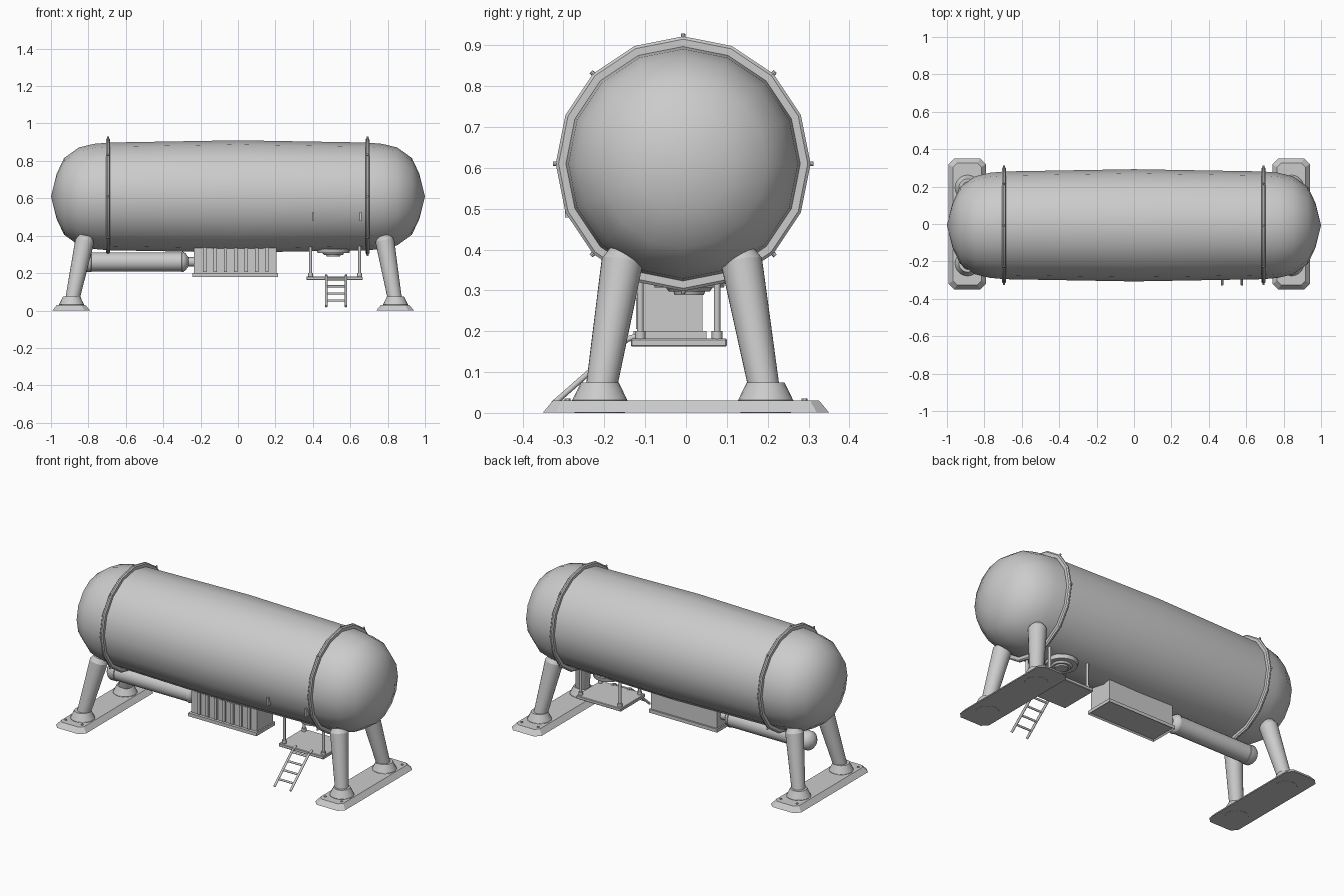
import bpy, bmesh, math
from mathutils import Vector, Matrix

if "Cube" in bpy.data.objects:
    bpy.data.objects.remove(bpy.data.objects["Cube"], do_unlink=True)

metal = bpy.data.materials.new("light_grey_metal")
metal.use_nodes = True
grey = (0.6, 0.6, 0.6, 1)
metal.diffuse_color = grey
metal.node_tree.nodes["Principled BSDF"].inputs["Base Color"].default_value = grey

AXIS_Y, AXIS_Z = -0.007, 0.61


def finish(name, bm, smooth=True):
    mesh = bpy.data.meshes.new(name)
    bmesh.ops.recalc_face_normals(bm, faces=bm.faces)
    bm.to_mesh(mesh)
    bm.free()
    mesh.materials.append(metal)
    obj = bpy.data.objects.new(name, mesh)
    bpy.context.collection.objects.link(obj)
    if smooth:
        bpy.ops.object.select_all(action="DESELECT")
        obj.select_set(True)
        bpy.context.view_layer.objects.active = obj
        bpy.ops.object.shade_smooth_by_angle(angle=math.radians(40))
    return obj


def add_box(bm, x, y, z):
    """Box from (min, max) pairs on each axis."""
    lo, hi = Vector((x[0], y[0], z[0])), Vector((x[1], y[1], z[1]))
    m = Matrix.Translation((lo + hi) / 2) @ Matrix.Diagonal((*(hi - lo), 1))
    return bmesh.ops.create_cube(bm, size=1, matrix=m)["verts"]


def add_rod(bm, a, b, r1, r2=None, sides=12):
    """Round bar or cone from point a to point b."""
    a, b = Vector(a), Vector(b)
    d = b - a
    m = Matrix.Translation((a + b) / 2) @ d.to_track_quat("Z", "Y").to_matrix().to_4x4()
    bmesh.ops.create_cone(bm, cap_ends=True, segments=sides, radius1=r1,
                          radius2=r1 if r2 is None else r2, depth=d.length, matrix=m)


def lathe_x(name, profile, y, z, sides, closed=False):
    """Spin (x, radius) points about a line parallel to x."""
    bm = bmesh.new()
    verts = [bm.verts.new((px, y, z + r)) for px, r in profile]
    pairs = list(zip(verts, verts[1:] + verts[:1]))
    edges = [bm.edges.new(p) for p in (pairs if closed else pairs[:-1])]
    bmesh.ops.spin(bm, geom=verts + edges, cent=(0, y, z), axis=(1, 0, 0),
                   angle=math.tau, steps=sides)
    bmesh.ops.remove_doubles(bm, verts=bm.verts, dist=0.0005)
    return finish(name, bm)


# Main tank with domed ends
dome = [(1.0, 0), (0.97, 0.12), (0.93, 0.205), (0.85, 0.262), (0.77, 0.281), (0.69, 0.288)]
lathe_x("tank", dome + [(0, 0.3)] + [(-x, r) for x, r in reversed(dome)], AXIS_Y, AXIS_Z, 16)

# Clamp bands with small studs
for side, bx in (("right", -0.695), ("left", 0.692)):
    ring = [(bx - 0.01, 0.28), (bx - 0.01, 0.305), (bx - 0.004, 0.312),
            (bx + 0.004, 0.312), (bx + 0.01, 0.305), (bx + 0.01, 0.28)]
    lathe_x(side + "_band", ring, AXIS_Y, AXIS_Z, 16, closed=True)
    bm = bmesh.new()
    for i in range(8):
        a = math.tau * i / 8
        out = Vector((0, math.sin(a), math.cos(a)))
        base = Vector((bx, AXIS_Y, AXIS_Z))
        add_rod(bm, base + out * 0.3, base + out * 0.319, 0.007, 0.005, 8)
    finish(side + "_band_studs", bm)

# Legs, collars and foot plates
for side, foot_x, top_x in (("right", -0.89, -0.82), ("left", 0.842, 0.785)):
    cx = foot_x - 0.002
    bm = bmesh.new()
    bottom = []
    for z, hx, hy, cut in ((0.001, 0.1, 0.35, 0.03), (0.03, 0.076, 0.326, 0.022)):
        outline = [(hx - cut, hy), (hx, hy - cut), (hx, cut - hy), (hx - cut, -hy),
                   (cut - hx, -hy), (-hx, cut - hy), (-hx, hy - cut), (cut - hx, hy)]
        bottom.append([bm.verts.new((cx + x, y, z)) for x, y in outline])
    low, high = bottom
    bm.faces.new(low)
    bm.faces.new(high)
    for i in range(8):
        j = (i + 1) % 8
        bm.faces.new((low[i], low[j], high[j], high[i]))
    finish(side + "_foot_plate", bm, smooth=False)

    bolts = bmesh.new()
    for sx in (-1, 1):
        for sy in (-1, 1):
            p = Vector((cx + sx * 0.055, sy * 0.29, 0.025))
            add_rod(bolts, p, p + Vector((0, 0, 0.01)), 0.007, sides=6)
    finish(side + "_plate_bolts", bolts)

    for end, s in (("front", -1), ("back", 1)):
        foot = Vector((foot_x, -0.008 + s * 0.203, 0.04))
        top = Vector((top_x, -0.01 + s * 0.146, 0.37))
        bm = bmesh.new()
        add_rod(bm, foot, top, 0.037, 0.051, 20)
        add_rod(bm, top, top + (top - foot) * 0.08, 0.051, 0.036, 20)
        finish(f"{side}_{end}_leg", bm)
        bm = bmesh.new()
        add_rod(bm, (foot.x, foot.y, 0), (foot.x, foot.y, 0.032), 0.062, 0.068, 20)
        add_rod(bm, (foot.x, foot.y, 0.03), (foot.x, foot.y, 0.075), 0.068, 0.046, 20)
        finish(f"{side}_{end}_collar", bm)

# Pressure pipe with rounded ends
cap = [(0.0, 0), (0.006, 0.025), (0.02, 0.045), (0.035, 0.055)]
pipe = [(-0.855 + d, r) for d, r in cap] + [(-0.785, 0.055), (-0.783, 0.051),
        (-0.302, 0.051), (-0.3, 0.055)] + [(-0.26 - d, r) for d, r in reversed(cap)]
lathe_x("pipe", pipe, -0.015, 0.26, 20)
bm = bmesh.new()
add_rod(bm, (-0.28, -0.015, 0.26), (-0.2, -0.015, 0.26), 0.025)
finish("pipe_coupling", bm)

# Ribbed equipment box with a lipped, recessed underside
bm = bmesh.new()
add_box(bm, (-0.235, 0.205), (-0.11, 0.04), (0.19, 0.355))
for i in range(7):
    x = -0.178 + i * 0.0555
    add_box(bm, (x - 0.009, x + 0.009), (-0.122, -0.1), (0.205, 0.35))
finish("equipment_box", bm, smooth=False)
bm = bmesh.new()
add_box(bm, (-0.243, 0.213), (-0.128, 0.05), (0.18, 0.2))
bm.normal_update()
under = [f for f in bm.faces if f.normal.z < -0.9]
bmesh.ops.inset_region(bm, faces=under, thickness=0.012, depth=-0.008)
finish("box_lip", bm, smooth=False)

# Boarding platform and its hangers
bm = bmesh.new()
add_box(bm, (0.365, 0.665), (-0.135, 0.1), (0.162, 0.182))
bmesh.ops.bevel(bm, geom=bm.edges[:], offset=0.003, segments=1, affect="EDGES")
finish("platform", bm, smooth=False)
bm = bmesh.new()
for x in (0.388, 0.65):
    for y in (-0.112, 0.076):
        add_rod(bm, (x, y, 0.17), (x, y, 0.37), 0.008)
        add_rod(bm, (x, y, 0.18), (x, y, 0.2), 0.013)
finish("platform_hangers", bm)

# Ladder leaning out from the platform
bm = bmesh.new()
top, foot = Vector((0, -0.145, 0.18)), Vector((0, -0.325, 0.022))
left, right = Vector((0.577, 0, 0)), Vector((0.471, 0, 0))
for rail in (left, right):
    add_rod(bm, rail + top, rail + foot, 0.007)
    add_rod(bm, rail + top, rail + Vector((0, -0.12, 0.188)), 0.007)
for i in range(4):
    p = top.lerp(foot, 0.08 + i * 0.24)
    add_rod(bm, left + p, right + p, 0.006)
finish("ladder", bm)

# Belly hatch above the platform
bm = bmesh.new()
for z0, z1, r1, r2 in ((0.307, 0.33, 0.085, 0.09), (0.297, 0.31, 0.05, 0.06),
                       (0.289, 0.3, 0.036, 0.04)):
    add_rod(bm, (0.51, 0.008, z0), (0.51, 0.008, z1), r1, r2, 20)
finish("belly_hatch", bm)

# Grab handles on the tank side
bm = bmesh.new()
for x in (0.402, 0.655):
    add_box(bm, (x - 0.005, x + 0.005), (-0.296, -0.25), (0.478, 0.526))
finish("grab_handles", bm, smooth=False)
